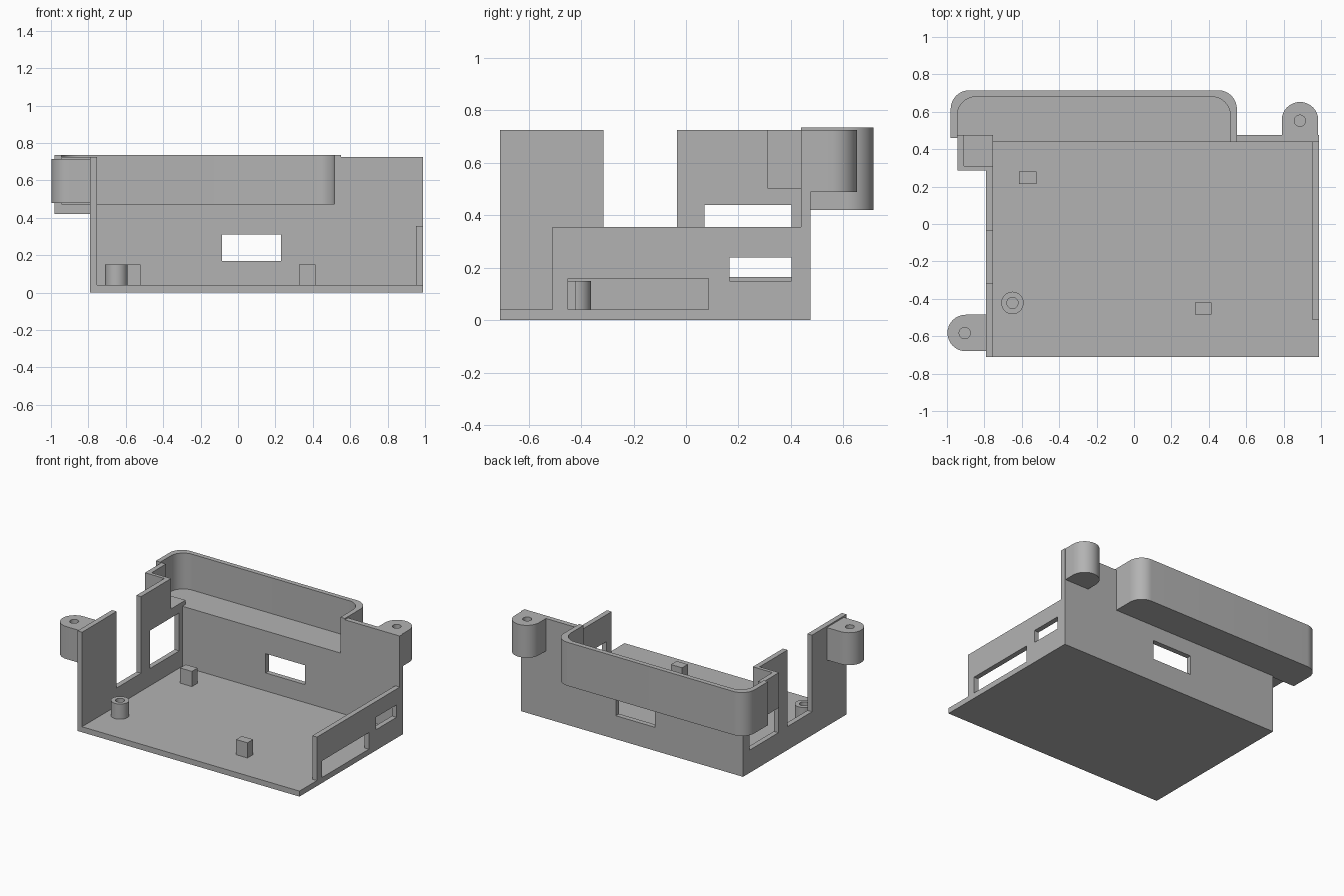
import bpy, bmesh, math

default = bpy.data.objects.get("Cube")
if default:
    bpy.data.objects.remove(default, do_unlink=True)

grey = bpy.data.materials.new("plain grey")
grey.use_nodes = True
grey.diffuse_color = (0.45, 0.45, 0.45, 1)
grey.node_tree.nodes["Principled BSDF"].inputs["Base Color"].default_value = grey.diffuse_color


def rect(u0, u1, v0, v1):
    return [(u0, v0), (u1, v0), (u1, v1), (u0, v1)]


def arc(cx, cy, r, a0, a1, n=16):
    angles = [math.radians(a0 + (a1 - a0) * i / n) for i in range(n + 1)]
    return [(cx + r * math.cos(a), cy + r * math.sin(a)) for a in angles]


def circle(cx, cy, r):
    return arc(cx, cy, r, 0, 360, 32)[:-1]


def plate(name, axis, w0, w1, outline, *holes):
    """Extrude an outline with holes along an axis from w0 to w1."""
    curve = bpy.data.curves.new(name + " profile", "CURVE")
    curve.dimensions = "2D"
    curve.fill_mode = "BOTH"
    curve.extrude = (w1 - w0) / 2
    for loop in (outline, *holes):
        spline = curve.splines.new("POLY")
        spline.points.add(len(loop) - 1)
        for p, (u, v) in zip(spline.points, loop):
            p.co = (u, v, 0, 1)
        spline.use_cyclic_u = True
    helper = bpy.data.objects.new(name + " profile", curve)
    bpy.context.collection.objects.link(helper)
    deps = bpy.context.evaluated_depsgraph_get()
    mesh = bpy.data.meshes.new_from_object(helper.evaluated_get(deps))
    bpy.data.objects.remove(helper, do_unlink=True)
    bpy.data.curves.remove(curve)

    bm = bmesh.new()
    bm.from_mesh(mesh)
    for vert in bm.verts:
        u, v, w = vert.co
        w += (w0 + w1) / 2
        vert.co = {"x": (w, u, v), "y": (u, w, v), "z": (u, v, w)}[axis]
    bmesh.ops.remove_doubles(bm, verts=bm.verts, dist=1e-5)
    bmesh.ops.recalc_face_normals(bm, faces=bm.faces)
    bm.to_mesh(mesh)
    bm.free()
    mesh.materials.clear()
    mesh.materials.append(grey)
    obj = bpy.data.objects.new(name, mesh)
    bpy.context.collection.objects.link(obj)
    bpy.ops.object.select_all(action="DESELECT")
    obj.select_set(True)
    bpy.context.view_layer.objects.active = obj
    bpy.ops.object.shade_smooth_by_angle(angle=math.radians(30))
    return obj


def post(name, outline, hole, z0, z1, depth):
    """Solid base with a blind screw hole from the top."""
    plate(name + "_base", "z", z0, z1 - depth, outline)
    plate(name, "z", z1 - depth, z1, outline, hole)


# Outer box
X0, X1, Y0, Y1 = -0.79, 0.99, -0.71, 0.475
T = 0.037
TOP = 0.725
plate("floor", "z", 0, 0.04, rect(X0, X1, Y0, Y1))

# Back wall, lowered where the bay opens into the box
plate("back_wall", "y", Y1 - T, Y1,
      [(X0, 0), (X1, 0), (X1, TOP), (0.515, TOP), (0.515, 0.475), (X0, 0.475)],
      rect(-0.085, 0.23, 0.17, 0.31))

# Wall on the -x side with a gap, a window and a lowered rear end
plate("right_wall", "x", X0, X0 + T,
      [(Y0, 0), (Y1, 0), (Y1, 0.505), (0.31, 0.505), (0.31, TOP), (-0.035, TOP),
       (-0.035, 0.17), (-0.315, 0.17), (-0.315, TOP), (Y0, TOP)],
      rect(0.07, 0.402, 0.165, 0.44))

# Low wall on the +x side with two openings
plate("left_wall", "x", X1 - T, X1, rect(-0.51, Y1, 0, 0.355),
      rect(-0.45, 0.085, 0.04, 0.16), rect(0.165, 0.402, 0.15, 0.24))

# Side pocket beside the bay
plate("pocket_floor", "z", 0.47, 0.505, rect(-0.945, X0, 0.285, Y1))
plate("pocket_wall", "z", 0.505, TOP,
      [(-0.945, 0.285), (X0, 0.285), (X0, 0.31), (-0.91, 0.31), (-0.91, Y1), (-0.945, Y1)])

# Rear bay: rounded tray floor and rim
R = 0.1
outer = ([(0.55, Y1)] + arc(0.55 - R, 0.715 - R, R, 0, 90)
         + arc(-0.98 + R, 0.715 - R, R, 90, 180) + [(-0.98, 0.46)])
inner = (arc(-0.945 + R, 0.68 - R, R, 180, 90)
         + arc(0.515 - R, 0.68 - R, R, 90, 0))
plate("bay_floor", "z", 0.42, 0.475, outer + [(X0, 0.46), (X0, Y1)])
plate("bay_rim", "z", 0.475, 0.735,
      outer + [(-0.945, 0.46)] + inner + [(0.515, Y1 - T), (0.55, Y1 - T)])

# Screw ears
post("front_ear", [(X0, -0.68), (X0, -0.485)] + arc(-0.9, -0.5825, 0.0975, 90, 270),
     circle(-0.905, -0.583, 0.03), 0.48, 0.715, 0.18)
post("back_ear", [(0.79, Y1), (0.985, Y1)] + arc(0.8875, 0.555, 0.0975, 0, 180),
     circle(0.887, 0.552, 0.03), 0.49, TOP, 0.18)

# Supports on the floor
post("round_support", circle(-0.65, -0.422, 0.06), circle(-0.65, -0.422, 0.03), 0.04, 0.15, 0.1)
plate("back_support", "z", 0.04, 0.15, rect(-0.615, -0.52, 0.215, 0.28))
plate("front_support", "z", 0.04, 0.15, rect(0.325, 0.415, -0.485, -0.42))
